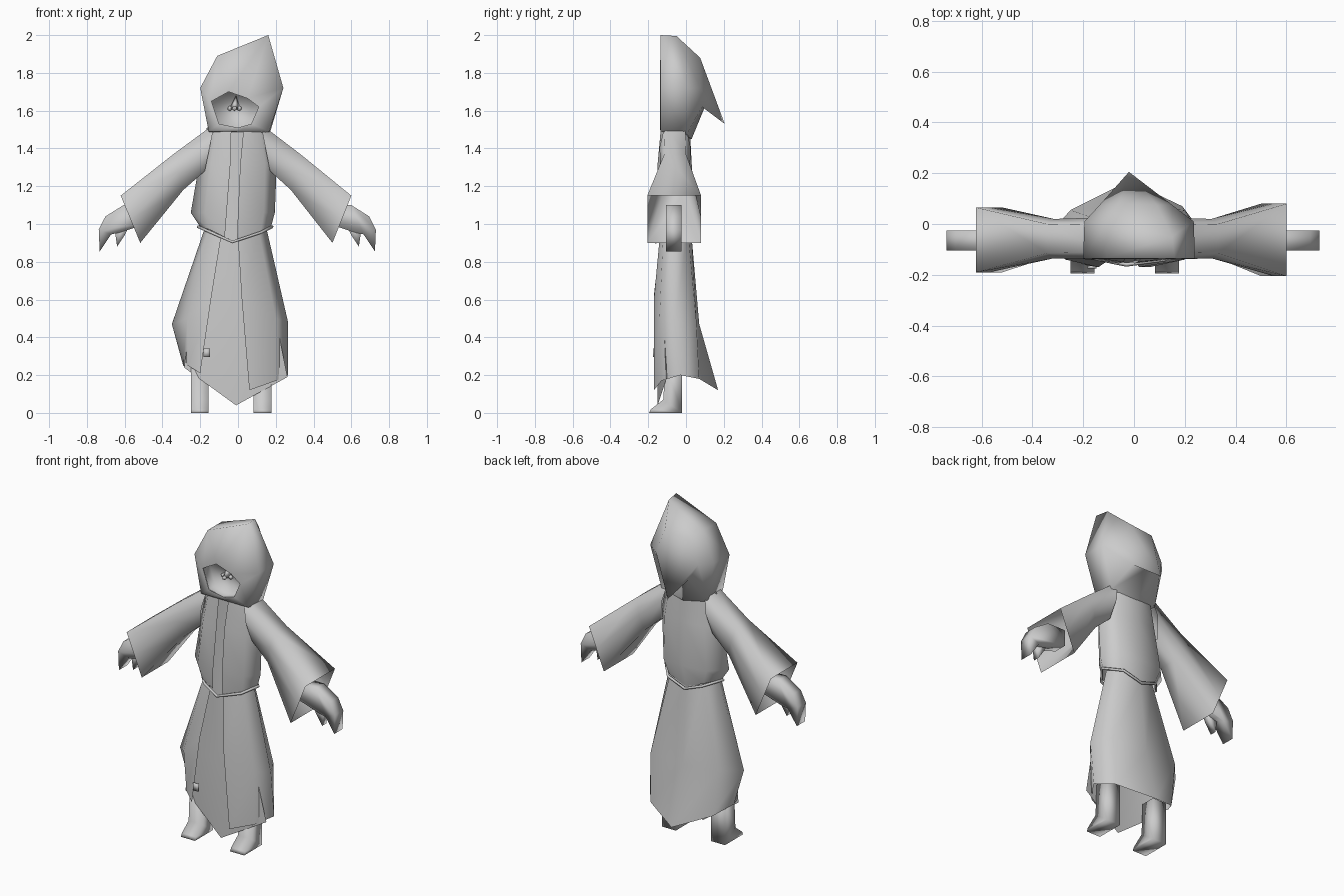
import bpy, bmesh, math

if "Cube" in bpy.data.objects:
    bpy.data.objects.remove(bpy.data.objects["Cube"])


def make(name, bm, angle=150):
    bmesh.ops.recalc_face_normals(bm, faces=bm.faces)
    me = bpy.data.meshes.new(name)
    bm.to_mesh(me)
    bm.free()
    ob = bpy.data.objects.new(name, me)
    bpy.context.collection.objects.link(ob)
    bpy.ops.object.select_all(action='DESELECT')
    ob.select_set(True)
    bpy.context.view_layer.objects.active = ob
    bpy.ops.object.shade_smooth_by_angle(angle=math.radians(angle))
    return ob


def loft(name, rings, closed=True, cap_first=False, cap_last=False, tip=None, angle=150):
    """Skin a sequence of equal-length point rings, optionally ending in a tip."""
    bm = bmesh.new()
    vs = [[bm.verts.new(p) for p in r] for r in rings]
    n = len(vs[0])
    span = range(n if closed else n - 1)
    for a, b in zip(vs, vs[1:]):
        for i in span:
            j = (i + 1) % n
            bm.faces.new((a[i], a[j], b[j], b[i]))
    if cap_first:
        bm.faces.new(vs[0])
    if cap_last:
        bm.faces.new(vs[-1])
    if tip:
        t = bm.verts.new(tip)
        for i in span:
            bm.faces.new((vs[-1][i], vs[-1][(i + 1) % n], t))
    return make(name, bm, angle)


def slab(name, profile, y0, y1, s=1):
    """Side profile in x/z given thickness along y."""
    return loft(name, [[(s * x, y, z) for x, z in profile] for y in (y0, y1)],
                cap_first=True, cap_last=True)


# Coat skirt, open down the front, with a pointed tail
waist = [(-.09, -.135, .93), (-.15, -.12, .97), (-.175, -.06, .98), (-.12, .01, .97), (-.02, .03, .93),
         (.10, .01, .97), (.15, -.06, .98), (.11, -.12, .96), (0, -.14, .92)]
belly = [(-.14, -.17, .62), (-.27, -.14, .5), (-.35, -.06, .47), (-.25, .055, .48), (-.03, .07, .47),
         (.2, .055, .48), (.265, -.06, .48), (.2, -.14, .5), (.02, -.17, .6)]
hem = [(-.2, -.16, .21), (-.265, -.12, .25), (-.29, -.05, .25), (-.22, .06, .2), (-.02, .17, .12),
       (.19, .07, .18), (.265, -.03, .2), (.2, -.13, .17), (.06, -.17, .12)]
loft("coat_skirt", [waist, belly, hem], closed=False)

# Coat body, open down the front
body_low = [(-.07, -.14, .93), (-.15, -.13, .97), (-.2, -.06, .985), (-.13, .02, .97), (-.02, .03, .93),
            (.1, .02, .97), (.175, -.06, .985), (.12, -.13, .96), (-.005, -.145, .92)]


def level(z, fx0, fx1, yf, left, right, yb):
    return [(fx0, yf, z), (left * .7, yf + .015, z), (left, -.06, z), (left * .65, yb - .015, z),
            (-.01, yb, z), (right * .65, yb - .015, z), (right, -.06, z),
            (right * .7, yf + .015, z), (fx1, yf, z)]


loft("coat_body", [body_low,
                   level(1.06, -.06, 0, -.155, -.25, .195, .05),
                   level(1.32, -.04, .012, -.15, -.205, .205, .03),
                   level(1.51, -.035, .03, -.133, -.165, .165, .02)], closed=False)

# Inner robe, showing between the coat edges and ending in a point
loft("inner_robe", [[(-.08, -.115, 1.5), (0, -.125, 1.51), (.08, -.115, 1.5)],
                    [(-.1, -.115, .95), (-.03, -.125, .92), (.08, -.115, .95)],
                    [(-.25, -.12, .5), (-.03, -.155, .52), (.2, -.12, .5)],
                    [(-.285, -.1, .24), (-.01, -.15, .04), (.262, -.1, .19)]], closed=False)

# Cord belt
cu = bpy.data.curves.new("belt", 'CURVE')
cu.dimensions = '3D'
cu.bevel_depth = .008
cu.bevel_resolution = 1
cord = [(-.13, -.14, .95), (-.21, -.06, .985), (-.13, .03, .96), (-.02, .04, .92),
        (.1, .03, .96), (.18, -.06, .985), (.12, -.14, .955), (-.03, -.16, .905)]
sp = cu.splines.new('POLY')
sp.points.add(len(cord) - 1)
for p, c in zip(sp.points, cord):
    p.co = (*c, 1)
sp.use_cyclic_u = True
bpy.context.collection.objects.link(bpy.data.objects.new("belt", cu))


# Hood with a recessed face and a drooping back point
def at_y(pts, y):
    return [(x, y, z) for x, z in pts]


opening = [(.05, 1.665), (.11, 1.62), (.07, 1.53), (0, 1.51), (-.1, 1.53), (-.14, 1.65), (-.05, 1.7)]
outline = [(.16, 2.0), (.24, 1.72), (.165, 1.49), (0, 1.49), (-.155, 1.49), (-.2, 1.72), (-.11, 1.89)]
hood_mid = [(.15, -.05, 1.995), (.235, .01, 1.72), (.165, .0, 1.47), (0, .03, 1.45),
            (-.15, .0, 1.47), (-.195, .01, 1.72), (-.11, .0, 1.89)]
hood_back = [(.09, .075, 1.88), (.15, .075, 1.72), (.08, .085, 1.62), (-.01, .1, 1.62),
             (-.08, .085, 1.62), (-.135, .075, 1.72), (-.06, .08, 1.86)]
loft("hood", [at_y(opening, -.138), at_y(outline, -.135), hood_mid, hood_back],
     tip=(-.02, .205, 1.53))
loft("face", [at_y(opening, -.075), at_y(opening, -.137)], cap_first=True)

# Nose with nostrils
loft("nose", [[(-.05, -.07, 1.61), (-.02, -.12, 1.61), (.015, -.07, 1.61)]],
     cap_first=True, tip=(-.01, -.075, 1.68))
for i, x in enumerate((-.043, -.018, .007)):
    bm = bmesh.new()
    bmesh.ops.create_icosphere(bm, subdivisions=1, radius=.014)
    bmesh.ops.translate(bm, verts=bm.verts, vec=(x, -.105 if i == 1 else -.08, 1.612))
    make("nostril", bm)


# Wide sleeves, hands and legs, both sides
def cuff(tx, tz, bx, bz, y0, y1, inset, s):
    mx, mz = (tx + bx) / 2, (tz + bz) / 2
    pts = [(tx, y0 + inset, tz), (tx, y1 - inset, tz), (mx, y1, mz),
           (bx, y1 - inset, bz), (bx, y0 + inset, bz), (mx, y0, mz)]
    return [(s * x, y, z) for x, y, z in pts]


for s, side in ((1, "right"), (-1, "left")):
    k = s * (1 if s > 0 else 1.035)
    yc0, yc1 = (-.205, .08) if s > 0 else (-.19, .065)
    loft(side + "_sleeve", [cuff(.12, 1.53, .17, 1.28, -.14, .025, .03, k),
                            cuff(.33, 1.37, .28, 1.18, -.135, .02, .02, k),
                            cuff(.6, 1.15, .5, .9, yc0, yc1, 0, k)])
    slab(side + "_hand", [(.48, 1.1), (.6, 1.1), (.695, 1.04), (.73, .97), (.725, .855),
                          (.665, .945), (.62, .955), (.48, 1.0)], -.105, -.025, s * (1 if s > 0 else 1.01))
    slab(side + "_thumb", [(.57, 1.0), (.62, .99), (.65, .95), (.64, .88), (.6, .94)], -.1, -.06, s)
    x0, x1 = (.083, .178) if s > 0 else (-.25, -.155)
    foot = [(-.195, 0), (-.02, 0), (-.02, .26), (-.11, .26), (-.12, .07), (-.185, .02)]
    loft(side + "_leg", [[(x, y, z) for y, z in foot] for x in (x0, x1)],
         cap_first=True, cap_last=True)

# Small tag on the coat front
slab("coat_tag", [(-.182, .295), (-.147, .295), (-.147, .34), (-.182, .34)], -.175, -.165)
